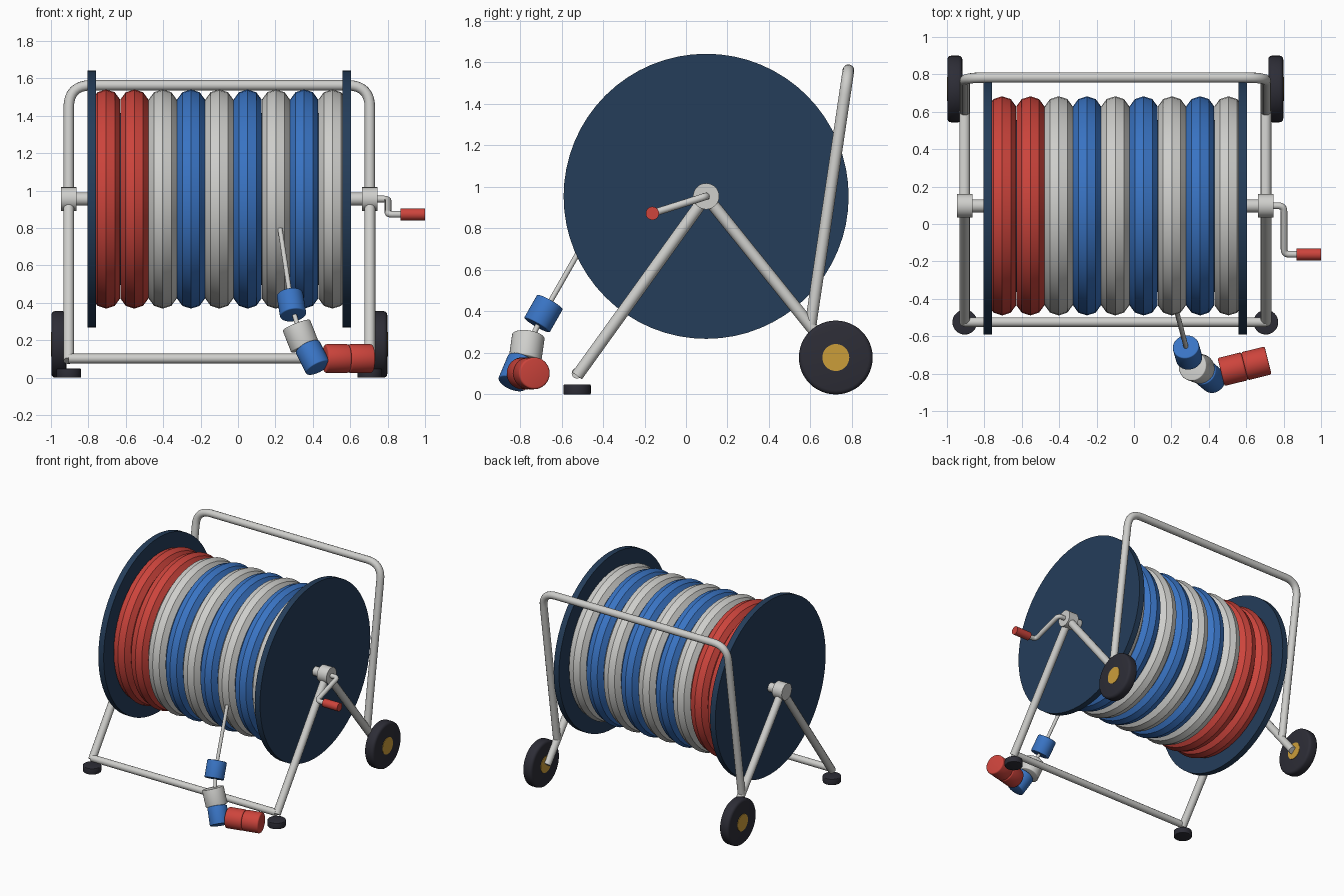
import bpy
from math import pi, radians
from mathutils import Vector

if "Cube" in bpy.data.objects:
    bpy.data.objects.remove(bpy.data.objects["Cube"], do_unlink=True)


def material(name, r, g, b):
    m = bpy.data.materials.new(name)
    m.use_nodes = True
    m.diffuse_color = (r, g, b, 1)
    m.node_tree.nodes["Principled BSDF"].inputs["Base Color"].default_value = (r, g, b, 1)
    return m


GREY = material("light_grey", 0.62, 0.62, 0.60)
RED = material("red", 0.61, 0.058, 0.045)
BLUE = material("blue", 0.041, 0.174, 0.55)
NAVY = material("navy", 0.018, 0.047, 0.102)
BLACK = material("rubber_black", 0.026, 0.026, 0.037)
GOLD = material("gold", 0.6, 0.34, 0.042)


def finish(name, mat, bevel=0):
    ob = bpy.context.object
    ob.name = name
    ob.data.materials.clear()
    ob.data.materials.append(mat)
    if bevel:
        mod = ob.modifiers.new("Bevel", "BEVEL")
        mod.width = bevel
        mod.segments = 3
        mod.limit_method = "ANGLE"
        bpy.ops.object.modifier_apply(modifier=mod.name)
    bpy.ops.object.shade_smooth_by_angle(angle=radians(35))
    return ob


def cylinder(name, center, axis, radius, length, mat, bevel=0, sides=32):
    rot = Vector(axis).to_track_quat("Z", "Y").to_euler()
    bpy.ops.mesh.primitive_cylinder_add(vertices=sides, radius=radius, depth=length,
                                        location=center, rotation=rot)
    return finish(name, mat, bevel)


def tube(name, points, radius, mat, corner=0):
    """Round tube along points, with arced corners."""
    pts = [Vector(p) for p in points]
    path = [pts[0]]
    for a, b, c in zip(pts, pts[1:], pts[2:]):
        if not corner:
            path.append(b)
            continue
        start = b + (a - b).normalized() * corner
        end = b + (c - b).normalized() * corner
        for i in range(9):
            t = i / 8
            path.append(start * (1 - t) ** 2 + b * 2 * t * (1 - t) + end * t * t)
    path.append(pts[-1])
    curve = bpy.data.curves.new(name, "CURVE")
    curve.dimensions = "3D"
    curve.bevel_depth = radius
    curve.bevel_resolution = 4
    curve.use_fill_caps = True
    spline = curve.splines.new("POLY")
    spline.points.add(len(path) - 1)
    for point, co in zip(spline.points, path):
        point.co = (*co, 1)
    ob = bpy.data.objects.new(name, curve)
    bpy.context.collection.objects.link(ob)
    bpy.ops.object.select_all(action="DESELECT")
    ob.select_set(True)
    bpy.context.view_layer.objects.active = ob
    bpy.ops.object.convert(target="MESH")
    return finish(name, mat)


MID = -0.1            # middle of the reel along x
AY, AZ = 0.097, 0.955  # reel axis
X = (1, 0, 0)
SIDES = (("left", 1), ("right", -1))

# Reel: drum, end discs and axle
cylinder("drum", (MID, AY, AZ), X, 0.46, 1.34, NAVY, sides=48)
for side, s in SIDES:
    cylinder(side + "_disc", (MID + s * 0.682, AY, AZ), X, 0.687, 0.046, NAVY, sides=64)
cylinder("axle", (MID, AY, AZ), X, 0.035, 1.6, GREY)

# Wound hose coils
for i, mat in enumerate((RED, RED) + (GREY, BLUE) * 3 + (GREY,)):
    bpy.ops.mesh.primitive_torus_add(
        location=(MID + (i - 4) * 0.1513, AY, AZ), rotation=(0, pi / 2, 0),
        major_segments=48, minor_segments=10, major_radius=0.507, minor_radius=0.079)
    finish("hose_coil_%d" % (i + 1), mat)
    bpy.ops.object.shade_smooth()

# Frame sides: legs, bearing, foot and wheel
FOOT_Y, WHEEL_Y, WHEEL_Z = -0.525, 0.722, 0.178
for side, s in SIDES:
    x = MID + s * 0.805
    tube(side + "_front_leg", [(x, AY, AZ), (x, FOOT_Y, 0.09)], 0.029, GREY)
    tube(side + "_rear_leg", [(x, AY, AZ), (x, WHEEL_Y, WHEEL_Z)], 0.029, GREY)
    cylinder(side + "_bearing", (x, AY, AZ), X, 0.063, 0.083, GREY)
    cylinder(side + "_foot", (x, FOOT_Y, 0.024), (0, 0, 1), 0.066, 0.048, BLACK, 0.005)
    wx = MID + s * 0.858
    cylinder(side + "_wheel", (wx, WHEEL_Y, WHEEL_Z), X, 0.178, 0.08, BLACK, 0.02, 48)
    cylinder(side + "_wheel_hub", (wx, WHEEL_Y, WHEEL_Z), X, 0.065, 0.086, GOLD)

# Crossbar and push handle
LX, RX = MID + 0.805, MID - 0.805
tube("front_crossbar", [(RX, FOOT_Y, 0.102), (LX, FOOT_Y, 0.102)], 0.026, GREY)
tube("push_handle", [(RX, 0.6, 0.33), (RX, 0.783, 1.563), (LX, 0.783, 1.563), (LX, 0.6, 0.33)],
     0.028, GREY, corner=0.12)

# Crank with grip
tube("crank", [(0.73, AY, AZ), (0.802, AY, AZ), (0.802, -0.162, 0.873), (0.9, -0.162, 0.873)],
     0.018, GREY, corner=0.03)
cylinder("crank_grip", (0.934, -0.162, 0.873), X, 0.032, 0.132, RED)

# Loose hose end: thin lead and couplings
tube("hose_lead", [(0.225, -0.455, 0.795), (0.286, -0.687, 0.39), (0.335, -0.768, 0.222),
                   (0.4, -0.815, 0.11)], 0.013, GREY)
cylinder("coupling_upper", (0.286, -0.687, 0.39), (0.14, -0.49, -0.86), 0.071, 0.13, BLUE, 0.006)
cylinder("coupling_middle", (0.335, -0.768, 0.222), (0.36, -0.13, -0.92), 0.079, 0.13, GREY, 0.006)
cylinder("coupling_elbow", (0.4, -0.815, 0.108), (0.42, -0.35, -0.83), 0.071, 0.135, BLUE, 0.006)
for name, x, y in (("nozzle_base", 0.528, -0.776), ("nozzle_tip", 0.654, -0.745)):
    cylinder(name, (x, y, 0.102), (0.97, 0.24, 0), 0.077, 0.13, RED, 0.01)
